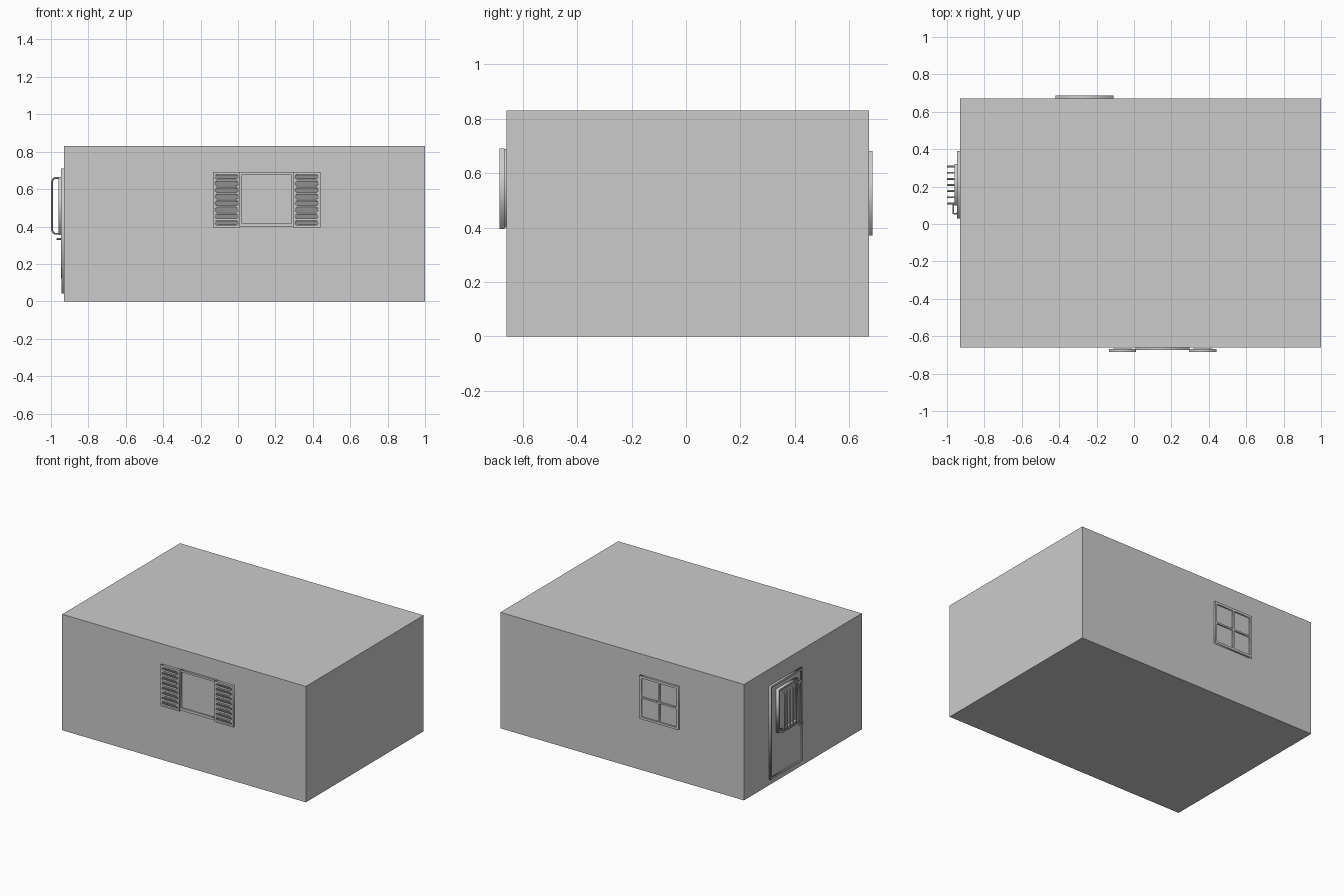
import bpy
from math import pi, sin, cos, radians

if "Cube" in bpy.data.objects:
    bpy.data.objects.remove(bpy.data.objects["Cube"])

# Wall facing: z rotation and outward normal
SIDES = {"front": (0, (0, -1)), "back": (pi, (0, 1)), "left": (-pi / 2, (-1, 0))}


def rect(u0, u1, z0, z1):
    return [(u0, z0), (u1, z0), (u1, z1), (u0, z1)]


def stadium(u0, u1, zc, r, n=6):
    right = [(u1 - r + r * cos(-pi / 2 + pi * i / n), zc + r * sin(-pi / 2 + pi * i / n)) for i in range(n + 1)]
    left = [(u0 + r + r * cos(pi / 2 + pi * i / n), zc + r * sin(pi / 2 + pi * i / n)) for i in range(n + 1)]
    return right + left


def to_mesh(ob):
    bpy.ops.object.select_all(action='DESELECT')
    ob.select_set(True)
    bpy.context.view_layer.objects.active = ob
    bpy.ops.object.convert(target='MESH')
    return bpy.context.object


# Flat plate on a wall: first loop is the outline, later loops are holes
def plate(name, side, loops, d0, d1, zc=0, tilt=0):
    rot, (nx, ny) = SIDES[side]
    cu = bpy.data.curves.new(name, 'CURVE')
    cu.dimensions = '2D'
    cu.fill_mode = 'BOTH'
    cu.extrude = (d1 - d0) / 2
    for loop in loops:
        s = cu.splines.new('POLY')
        s.points.add(len(loop) - 1)
        for p, (u, v) in zip(s.points, loop):
            p.co = (u, v, 0, 1)
        s.use_cyclic_u = True
    ob = bpy.data.objects.new(name, cu)
    bpy.context.collection.objects.link(ob)
    d = (d0 + d1) / 2
    ob.location = (nx * d, ny * d, zc)
    ob.rotation_euler = (pi / 2 + tilt, 0, rot)
    return to_mesh(ob)


# Round rod along a path
def rod(name, points, radius):
    cu = bpy.data.curves.new(name, 'CURVE')
    cu.dimensions = '3D'
    cu.bevel_depth = radius
    cu.bevel_resolution = 2
    cu.use_fill_caps = True
    s = cu.splines.new('POLY')
    s.points.add(len(points) - 1)
    for p, co in zip(s.points, points):
        p.co = (*co, 1)
    ob = bpy.data.objects.new(name, cu)
    bpy.context.collection.objects.link(ob)
    ob = to_mesh(ob)
    bpy.ops.object.shade_smooth_by_angle()
    return ob


# Building body
bpy.ops.mesh.primitive_cube_add(size=1, location=(0.035, 0.006, 0.415))
body = bpy.context.object
body.name = "building_body"
body.scale = (1.93, 1.332, 0.83)

# Front window
plate("front_window_frame", "front", [rect(0.008, 0.298, 0.4, 0.69), rect(0.02, 0.286, 0.419, 0.676)], 0.658, 0.673)
plate("front_window_glass", "front", [rect(0.018, 0.288, 0.415, 0.68)], 0.658, 0.664)

# Louvred shutters on both sides of the front window
rows = [0.42 + 0.0351 * i for i in range(8)]
for label, u0, u1 in (("left", -0.134, 0.012), ("right", 0.294, 0.44)):
    slots = [stadium(u0 + 0.011, u1 - 0.011, z, 0.0135) for z in rows]
    plate(label + "_shutter", "front", [rect(u0, u1, 0.396, 0.691)] + slots, 0.667, 0.685)
    for i, z in enumerate(rows):
        plate(f"{label}_louvre_{i}", "front", [stadium(u0 + 0.011, u1 - 0.011, 0, 0.0135)],
              0.673, 0.677, z, radians(30))

# Back window with four panes (u runs along -x)
panes = [rect(u, u + 0.133, z, z + 0.133) for u in (0.126, 0.27) for z in (0.387, 0.531)]
plate("back_window_frame", "back", [rect(0.11, 0.42, 0.371, 0.681)] + panes, 0.67, 0.686)
plate("back_window_glass", "back", [rect(0.12, 0.41, 0.381, 0.671)], 0.67, 0.676)

# Door on the left wall (u runs along -y)
plate("door_frame", "left", [rect(-0.39, -0.03, 0.043, 0.71), rect(-0.376, -0.044, 0.057, 0.696)], 0.928, 0.945)
plate("door_panel", "left", [rect(-0.38, -0.04, 0.05, 0.7)], 0.928, 0.938)
plate("door_window_frame", "left", [rect(-0.32, -0.1, 0.355, 0.665), rect(-0.308, -0.112, 0.367, 0.653)], 0.937, 0.96)
plate("door_window_glass", "left", [rect(-0.312, -0.108, 0.363, 0.657)], 0.936, 0.942)

# Bowed security bars over the door window
for i in range(7):
    y = 0.11 + 0.0328 * i
    path = [(-0.955, y, 0.66), (-0.978, y, 0.66), (-0.988, y, 0.655), (-0.995, y, 0.64),
            (-0.995, y, 0.382), (-0.988, y, 0.368), (-0.978, y, 0.361), (-0.955, y, 0.361)]
    rod(f"security_bar_{i}", path, 0.005)

# Door handle
rod("door_handle", [(-0.935, 0.056, 0.333), (-0.966, 0.056, 0.333), (-0.966, 0.105, 0.333)], 0.005)
